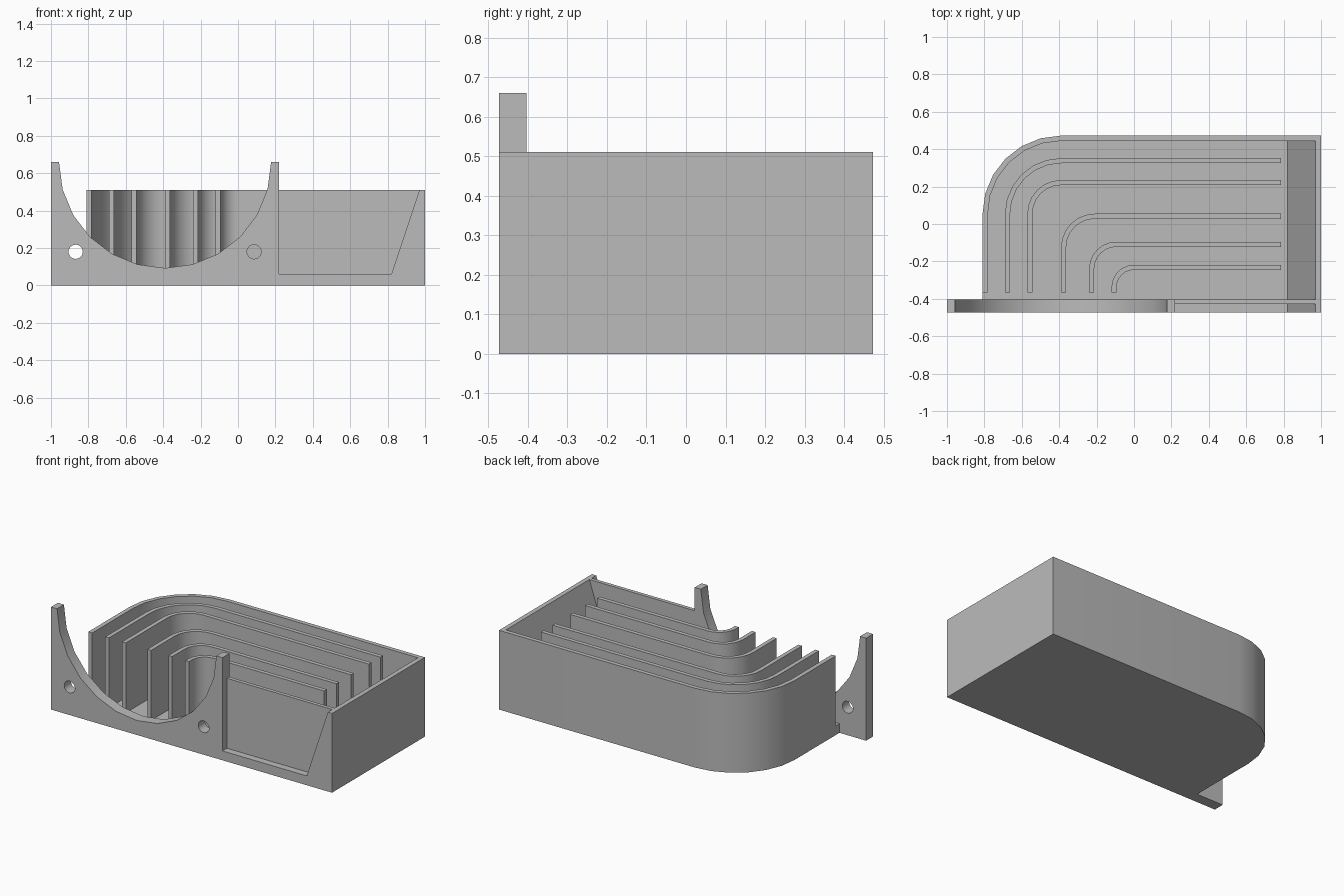
import bpy, bmesh, math

if "Cube" in bpy.data.objects:
    bpy.data.objects.remove(bpy.data.objects["Cube"], do_unlink=True)

grey = bpy.data.materials.new("plain_grey")
grey.use_nodes = True
colour = (0.5, 0.5, 0.5, 1)
grey.diffuse_color = colour
grey.node_tree.nodes["Principled BSDF"].inputs["Base Color"].default_value = colour

# Shared sizes
LEFT, RIGHT = -0.81, 1.0
FRONT, BACK = -0.4725, 0.4725
PLATE_BACK = -0.403
FLOOR, TOP, HORN = 0.06, 0.51, 0.66
WALL, VANE = 0.028, 0.027
LEG_START = -0.365


def prism(name, points, low, high, axis="Z"):
    """Extrude a flat outline along Z, or an x-z outline along Y."""
    def place(p, h):
        return (p[0], p[1], h) if axis == "Z" else (p[0], h, p[1])
    bm = bmesh.new()
    face = bm.faces.new([bm.verts.new(place(p, low)) for p in points])
    extruded = bmesh.ops.extrude_face_region(bm, geom=[face])["geom"]
    move = (0, 0, high - low) if axis == "Z" else (0, high - low, 0)
    bmesh.ops.translate(bm, vec=move,
                        verts=[v for v in extruded if isinstance(v, bmesh.types.BMVert)])
    bmesh.ops.recalc_face_normals(bm, faces=bm.faces)
    mesh = bpy.data.meshes.new(name)
    bm.to_mesh(mesh)
    bm.free()
    mesh.materials.append(grey)
    ob = bpy.data.objects.new(name, mesh)
    bpy.context.collection.objects.link(ob)
    return ob


def activate(ob):
    bpy.ops.object.select_all(action="DESELECT")
    ob.select_set(True)
    bpy.context.view_layer.objects.active = ob


def smooth(ob):
    activate(ob)
    bpy.ops.object.shade_smooth_by_angle(angle=math.radians(30))


def arc(cx, cy, r, start, end, steps):
    angles = [math.radians(start + (end - start) * i / steps) for i in range(steps + 1)]
    return [(cx + r * math.cos(a), cy + r * math.sin(a)) for a in angles]


def bend(x, y, r, x_end, y_start):
    """Path up the left side, round the corner and along to the right."""
    return [(x, y_start)] + arc(x + r, y - r, r, 180, 90, 6) + [(x_end, y)]


def bent_wall(name, x, y, r, thick, x_end):
    outer = bend(x, y, r, x_end, LEG_START)
    inner = bend(x + thick, y - thick, r - thick, x_end, LEG_START)
    smooth(prism(name, outer + inner[::-1], FLOOR, TOP))


# Floor and outer wall
outline = bend(LEFT, BACK, 0.42, RIGHT, PLATE_BACK) + [(RIGHT, PLATE_BACK)]
smooth(prism("floor", outline, 0, FLOOR))
bent_wall("outer_wall", LEFT, BACK, 0.42, WALL, RIGHT)

# Guide vanes: left edge, back edge, outer bend radius
vanes = [(-0.69, 0.352, 0.30), (-0.57, 0.235, 0.18), (-0.39, 0.055, 0.18),
         (-0.24, -0.095, 0.145), (-0.12, -0.218, 0.12)]
for i, (x, y, r) in enumerate(vanes):
    bent_wall(f"guide_vane_{i + 1}", x, y, r, VANE, 0.785)

# Sloped end wall
prism("sloped_end_wall", [(0.82, FLOOR), (RIGHT, FLOOR), (RIGHT, TOP), (0.97, TOP)],
      PLATE_BACK, BACK - WALL, "Y")

# Front plate with round cradle and open-topped pocket
cradle = arc(-0.39, HORN, 0.567, 0, -180, 12)
profile = [(-1, 0), (RIGHT, 0), (RIGHT, TOP), (0.97, TOP), (0.82, FLOOR),
           (0.22, FLOOR), (0.22, HORN)] + cradle + [(-1, HORN)]
plate = prism("front_plate", profile, FRONT, PLATE_BACK, "Y")

# Screw holes
for x in (-0.868, 0.086):
    cutter = prism("hole_cutter", arc(x, 0.18, 0.038, 0, 345, 23),
                   FRONT - 0.1, PLATE_BACK + 0.02, "Y")
    cutter.hide_render = True
    mod = plate.modifiers.new("hole", "BOOLEAN")
    mod.operation, mod.solver, mod.object = "DIFFERENCE", "EXACT", cutter
    activate(plate)
    bpy.ops.object.modifier_apply(modifier=mod.name)
    bpy.data.objects.remove(cutter, do_unlink=True)
smooth(plate)

# Thin panel behind the pocket
prism("pocket_panel", [(0.22, FLOOR), (0.82, FLOOR), (0.97, TOP), (0.22, TOP)],
      -0.427, PLATE_BACK, "Y")
